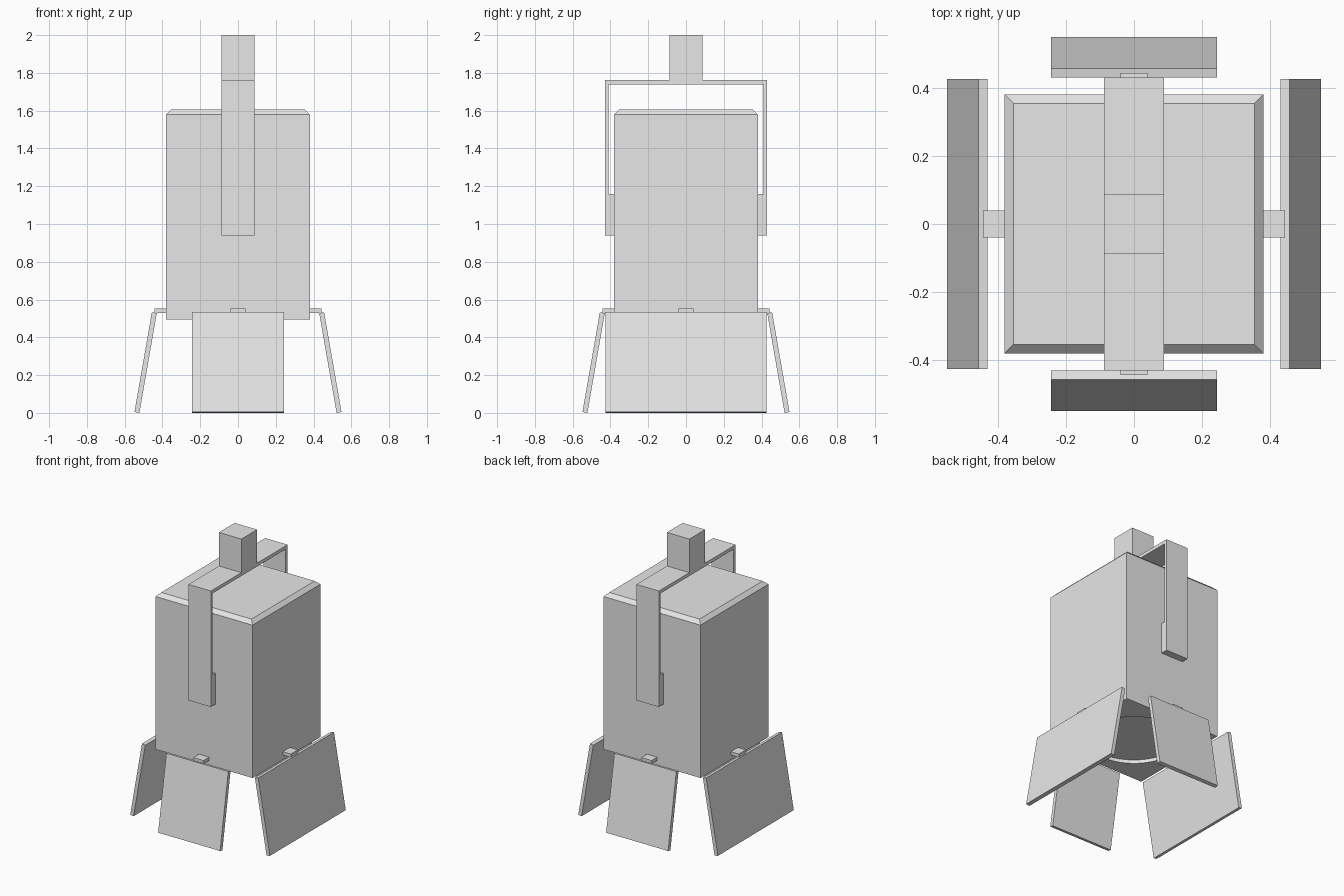
import bpy
import bmesh
from math import pi
from mathutils import Matrix

default = bpy.data.objects.get("Cube")
if default:
    bpy.data.objects.remove(default, do_unlink=True)

# One plain grey for everything
GREY = (0.8, 0.8, 0.8, 1.0)
grey = bpy.data.materials.new("light grey")
grey.use_nodes = True
grey.diffuse_color = GREY
grey.node_tree.nodes["Principled BSDF"].inputs["Base Color"].default_value = GREY


def make_object(name, bm):
    bmesh.ops.recalc_face_normals(bm, faces=bm.faces)
    mesh = bpy.data.meshes.new(name)
    bm.to_mesh(mesh)
    bm.free()
    mesh.materials.append(grey)
    obj = bpy.data.objects.new(name, mesh)
    bpy.context.collection.objects.link(obj)
    return obj


def box_mesh(size, centre):
    bm = bmesh.new()
    bmesh.ops.create_cube(bm, size=1, matrix=Matrix.Translation(centre) @ Matrix.Diagonal((*size, 1)))
    return bm


def extrude_profile(name, points, half_width):
    """Extrude a (y, z) outline along x, centred on x = 0."""
    bm = bmesh.new()
    face = bm.faces.new([bm.verts.new((-half_width, y, z)) for y, z in points])
    new = bmesh.ops.extrude_face_region(bm, geom=[face])["geom"]
    moved = [v for v in new if isinstance(v, bmesh.types.BMVert)]
    bmesh.ops.translate(bm, verts=moved, vec=(2 * half_width, 0, 0))
    return make_object(name, bm)


# Body: tall box with a chamfered top rim
BOTTOM, TOP, HALF = 0.495, 1.605, 0.38
bm = box_mesh((2 * HALF, 2 * HALF, TOP - BOTTOM), (0, 0, (TOP + BOTTOM) / 2))
rim = [e for e in bm.edges if all(v.co.z > TOP - 0.01 for v in e.verts)]
bmesh.ops.bevel(bm, geom=rim, offset=0.026, segments=1, affect='EDGES')
body = make_object("body", bm)

# Shallow round recess in the underside
bm = bmesh.new()
bmesh.ops.create_cone(bm, cap_ends=True, segments=48, radius1=0.3, radius2=0.3,
                      depth=0.05, matrix=Matrix.Translation((0, 0, BOTTOM)))
cutter = make_object("recess_cutter", bm)
cutter.hide_render = True
cut = body.modifiers.new("recess", 'BOOLEAN')
cut.operation = 'DIFFERENCE'
cut.solver = 'EXACT'
cut.object = cutter
bpy.context.view_layer.objects.active = body
bpy.ops.object.modifier_apply(modifier=cut.name)
bpy.data.objects.remove(cutter, do_unlink=True)

# Handle strap: thin bridge with thicker pads that touch the body
outer = [(0.43, 1.762), (0.43, 0.94)]
inner = [(0.38, 0.94), (0.38, 1.16), (0.409, 1.16), (0.409, 1.738)]
half = outer + inner
extrude_profile("handle_strap", half + [(-y, z) for y, z in reversed(half)], 0.088)

# Knob on top of the strap
make_object("top_knob", box_mesh((0.176, 0.176, 0.24), (0, 0, 1.88)))

# Four splayed leg panels, each with a small bracket
panel = [(-0.43, 0.528), (-0.456, 0.533), (-0.548, 0.005), (-0.522, 0.0)]
sides = [("front", 0, 0.243), ("left", 1, 0.425), ("back", 2, 0.243), ("right", 3, 0.425)]
for side, turns, half_width in sides:
    turn = Matrix.Rotation(turns * pi / 2, 4, 'Z')
    leg = extrude_profile(side + "_leg_panel", panel, half_width)
    leg.data.transform(turn)
    bracket = make_object(side + "_leg_bracket", box_mesh((0.08, 0.065, 0.024), (0, -0.4105, 0.54)))
    bracket.data.transform(turn)
